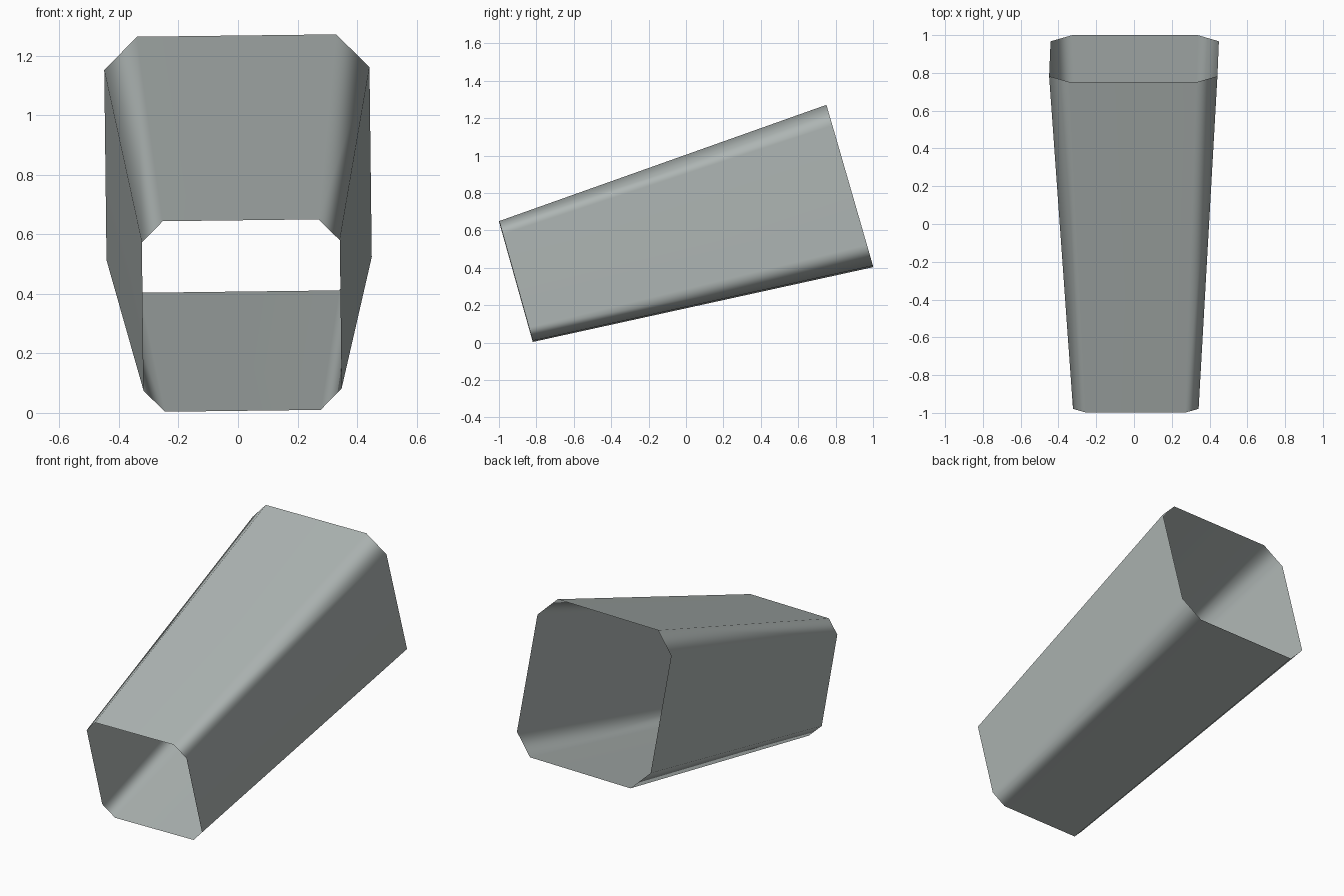
import bpy, bmesh

if "Cube" in bpy.data.objects:
    bpy.data.objects.remove(bpy.data.objects["Cube"])

TILT = 0.012  # slight roll of the whole sleeve about its long axis


def chamfered_ring(bm, cx, cz, w, h, chamfer, y_mid, lean):
    """Eight-sided ring: half width w, half height h, leaning back toward its base."""
    quarter = [(w - chamfer, h), (w, h - chamfer)]
    pts = quarter + [(x, -z) for x, z in reversed(quarter)]
    pts += [(-x, z) for x, z in reversed(pts)]
    return [bm.verts.new((cx + x - TILT * z, y_mid - lean * z, cz + z + TILT * x))
            for x, z in pts]


# Open tapered sleeve: small front mouth, large raised rear mouth
bm = bmesh.new()
front = chamfered_ring(bm, 0.0125, 0.327, 0.3325, 0.32, 0.071, -0.909, 0.28)
rear = chamfered_ring(bm, 0.0, 0.8375, 0.4455, 0.43, 0.111, 0.875, 0.289)
for i in range(8):
    j = (i + 1) % 8
    bm.faces.new((front[i], front[j], rear[j], rear[i]))
for f in bm.faces:
    f.smooth = True
bm.normal_update()
# Outward-facing walls
if bm.faces[:][0].normal.z < 0 and bm.faces[:][0].calc_center_median().x > 0:
    bmesh.ops.reverse_faces(bm, faces=bm.faces[:])

mesh = bpy.data.meshes.new("tapered_sleeve")
bm.to_mesh(mesh)
bm.free()
sleeve = bpy.data.objects.new("tapered_sleeve", mesh)
bpy.context.collection.objects.link(sleeve)

# Soft corners with flat broad walls
wn = sleeve.modifiers.new("flat_walls", 'WEIGHTED_NORMAL')
wn.weight = 80

# Grey paint
grey = bpy.data.materials.new("cool grey")
grey.diffuse_color = (0.42, 0.46, 0.45, 1.0)
grey.use_nodes = True
grey.node_tree.nodes["Principled BSDF"].inputs["Base Color"].default_value = grey.diffuse_color
mesh.materials.append(grey)
